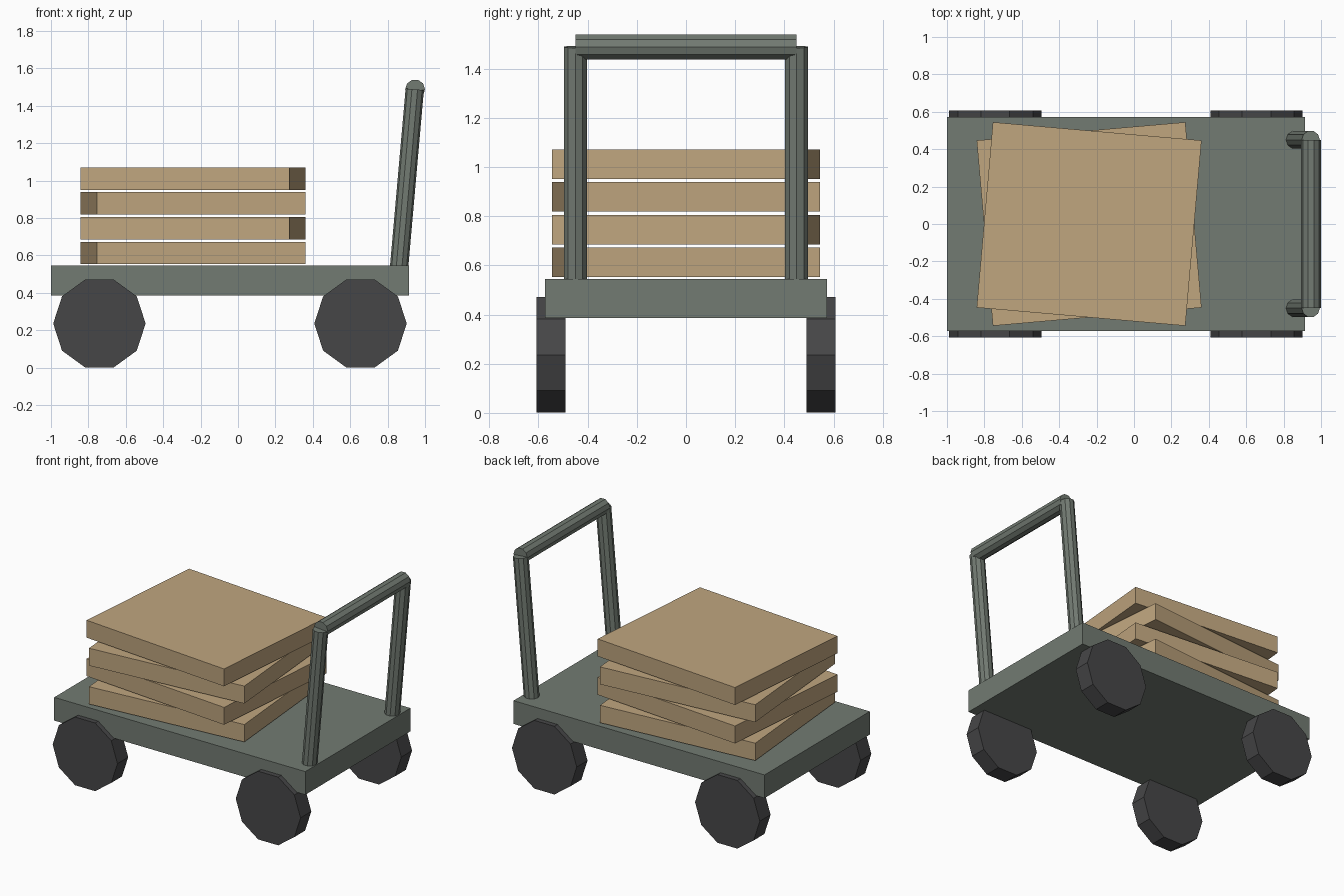
import bpy
from math import radians
from mathutils import Vector

cube = bpy.data.objects.get("Cube")
if cube:
    bpy.data.objects.remove(cube, do_unlink=True)


def material(name, rgb):
    mat = bpy.data.materials.new(name)
    mat.use_nodes = True
    colour = (*rgb, 1)
    mat.diffuse_color = colour
    mat.node_tree.nodes["Principled BSDF"].inputs["Base Color"].default_value = colour
    return mat


METAL = material("grey green metal", (0.170, 0.198, 0.170))
WOOD = material("tan wood", (0.525, 0.380, 0.212))
RUBBER = material("dark rubber", (0.062, 0.062, 0.064))


def finish(name, mat):
    obj = bpy.context.object
    obj.name = name
    obj.data.materials.append(mat)
    return obj


def box(name, centre, size, mat, turn=0):
    bpy.ops.mesh.primitive_cube_add(size=1, location=centre, rotation=(0, 0, radians(turn)))
    obj = finish(name, mat)
    obj.scale = size
    return obj


def rod(name, start, end, radius, mat):
    # Ten-sided cylinder between two points, with one corner towards +x
    start, end = Vector(start), Vector(end)
    axis = (end - start).normalized()
    side = Vector((1, 0, 0))
    side = (side - axis * side.dot(axis)).normalized()
    bpy.ops.mesh.primitive_cylinder_add(vertices=10, radius=radius, depth=(end - start).length)
    obj = finish(name, mat)
    frame = obj.matrix_world.to_3x3()
    # Blender's cylinder has its first corner on +y
    frame.col[0], frame.col[1], frame.col[2] = side.cross(axis), side, axis
    obj.matrix_world = frame.to_4x4()
    obj.location = (start + end) / 2
    return obj


# Flat deck
box("deck", (-0.043, 0, 0.465), (1.914, 1.146, 0.16), METAL)

# Four wheels
for end, x in (("rear", -0.741), ("handle_end", 0.655)):
    for label, s in (("front", -1), ("back", 1)):
        rod(f"wheel_{end}_{label}", (x, s * 0.49, 0.236), (x, s * 0.607, 0.236), 0.247, RUBBER)

# Leaning push handle
for label, y in (("front", -0.45), ("back", 0.45)):
    rod(f"handle_post_{label}", (0.858, y, 0.5), (0.945, y, 1.488), 0.049, METAL)
rod("handle_bar", (0.947, -0.45, 1.488), (0.947, 0.45, 1.488), 0.053, METAL)

# Stack of boards, turned alternately
for i in range(4):
    box(f"board_{i + 1}", (-0.24, 0, 0.613 + i * 0.1325), (1.12, 0.995, 0.12), WOOD,
        turn=5 if i % 2 == 0 else -5)
